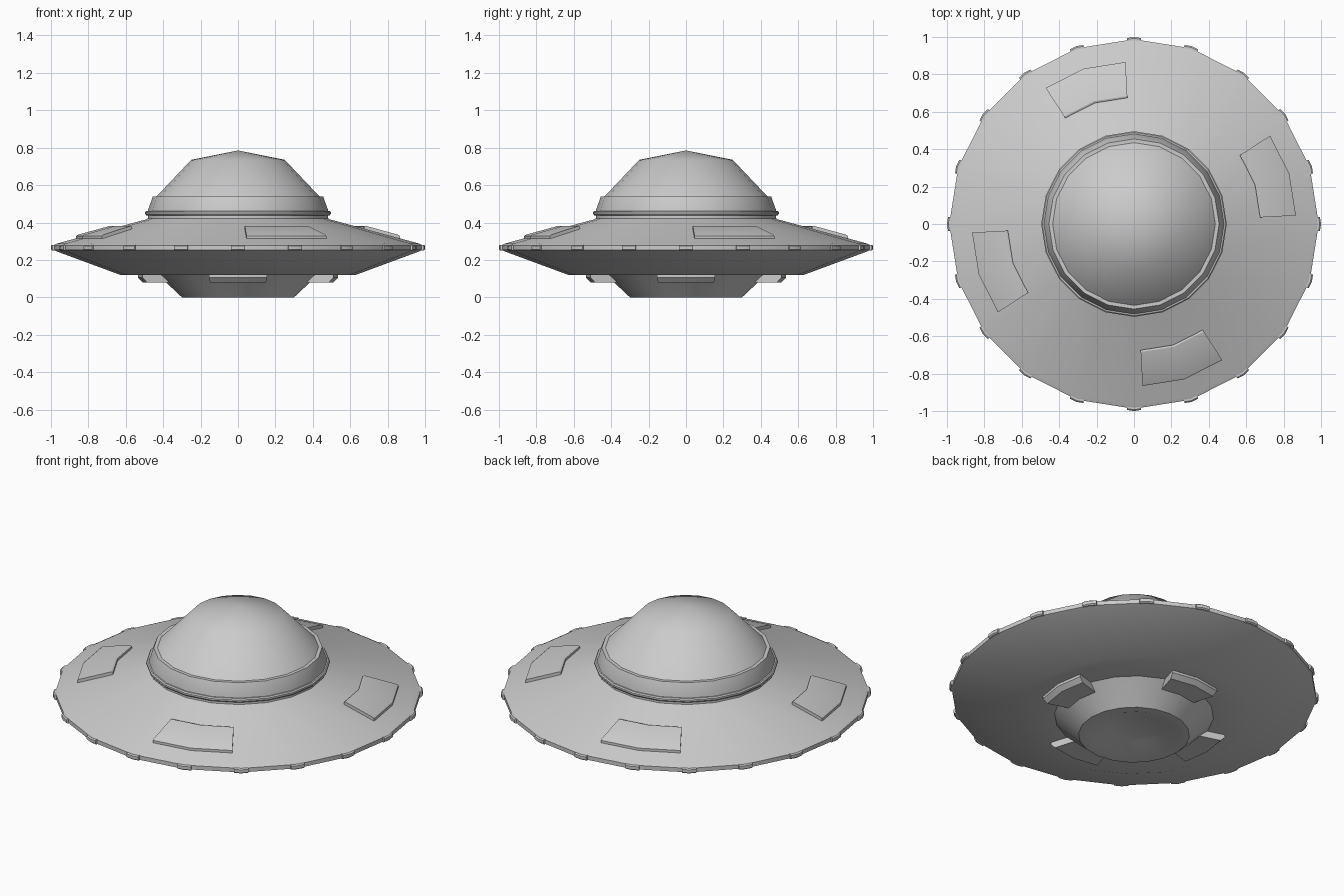
import bpy, bmesh
from math import sin, cos, pi, radians

if "Cube" in bpy.data.objects:
    bpy.data.objects.remove(bpy.data.objects["Cube"])

N = 20
STEP = 2 * pi / N


def finish(name, bm, angle):
    bmesh.ops.recalc_face_normals(bm, faces=bm.faces)
    me = bpy.data.meshes.new(name)
    bm.to_mesh(me)
    bm.free()
    ob = bpy.data.objects.new(name, me)
    bpy.context.collection.objects.link(ob)
    bpy.ops.object.select_all(action='DESELECT')
    ob.select_set(True)
    bpy.context.view_layer.objects.active = ob
    bpy.ops.object.shade_smooth_by_angle(angle=radians(angle))
    return ob


def lathe(name, profile, angle=40):
    """Revolve (radius, z) points in N flat steps; radius 0 is a pole."""
    bm = bmesh.new()
    rings = []
    for r, z in profile:
        n = 1 if r == 0 else N
        rings.append([bm.verts.new((r * cos(i * STEP), r * sin(i * STEP), z)) for i in range(n)])
    for a, b in zip(rings, rings[1:]):
        for i in range(N):
            j = (i + 1) % N
            quad = [a[i % len(a)], a[j % len(a)], b[j % len(b)], b[i % len(b)]]
            bm.faces.new(list(dict.fromkeys(quad)))
    return finish(name, bm, angle)


def sector(name, section, center, half, angle=30):
    """Sweep a closed (radius, z) section round a hull corner, following its two flat sides."""
    bm = bmesh.new()
    loops = []
    for off in (-half, 0, half):
        k = cos(radians(9)) / cos(radians(9 - abs(off)))
        a = radians(center + off)
        loops.append([bm.verts.new((r * k * cos(a), r * k * sin(a), z)) for r, z in section])
    m = len(section)
    for a, b in zip(loops, loops[1:]):
        for i in range(m):
            bm.faces.new((a[i], a[(i + 1) % m], b[(i + 1) % m], b[i]))
    bm.faces.new(loops[0])
    bm.faces.new(loops[-1])
    return finish(name, bm, angle)


# Saucer hull with its narrow rim and flat underside step
lathe("saucer_hull", [(0.47, 0.43), (0.49, 0.417), (0.97, 0.287), (0.988, 0.278),
                      (0.988, 0.254), (0.965, 0.244), (0.63, 0.12), (0.43, 0.12)])

# Lower engine cone with recessed nozzle
lathe("engine_cone", [(0.43, 0.12), (0.385, 0.08), (0.30, 0.0), (0.25, 0.0),
                      (0.14, 0.04), (0, 0.04)], 30)

# Collar and trim ring round the cabin
lathe("cabin_collar", [(0.43, 0.54), (0.455, 0.54), (0.482, 0.465), (0.482, 0.42), (0.46, 0.42)])
lathe("collar_ring", [(0.47, 0.461), (0.49, 0.461), (0.496, 0.455), (0.496, 0.445),
                      (0.49, 0.438), (0.47, 0.438)])

# Dome
lathe("dome", [(0, 0.785), (0.25, 0.735), (0.435, 0.54), (0.435, 0.50)])

# Four raised panels on the upper hull, four pads underneath
for i in range(4):
    sector("hull_panel", [(0.68, 0.35), (0.68, 0.379), (0.69, 0.382), (0.865, 0.334),
                          (0.873, 0.328), (0.873, 0.30)], 18 + 90 * i, 15)
    sector("under_pad", [(0.37, 0.13), (0.37, 0.08), (0.51, 0.08), (0.535, 0.105),
                         (0.535, 0.13)], 90 * i, 17)

# Rim lights on every corner
for i in range(N):
    sector("rim_light", [(0.97, 0.281), (0.993, 0.281), (1.0, 0.275), (1.0, 0.257),
                         (0.993, 0.251), (0.97, 0.251)], 18 * i, 2.2)
